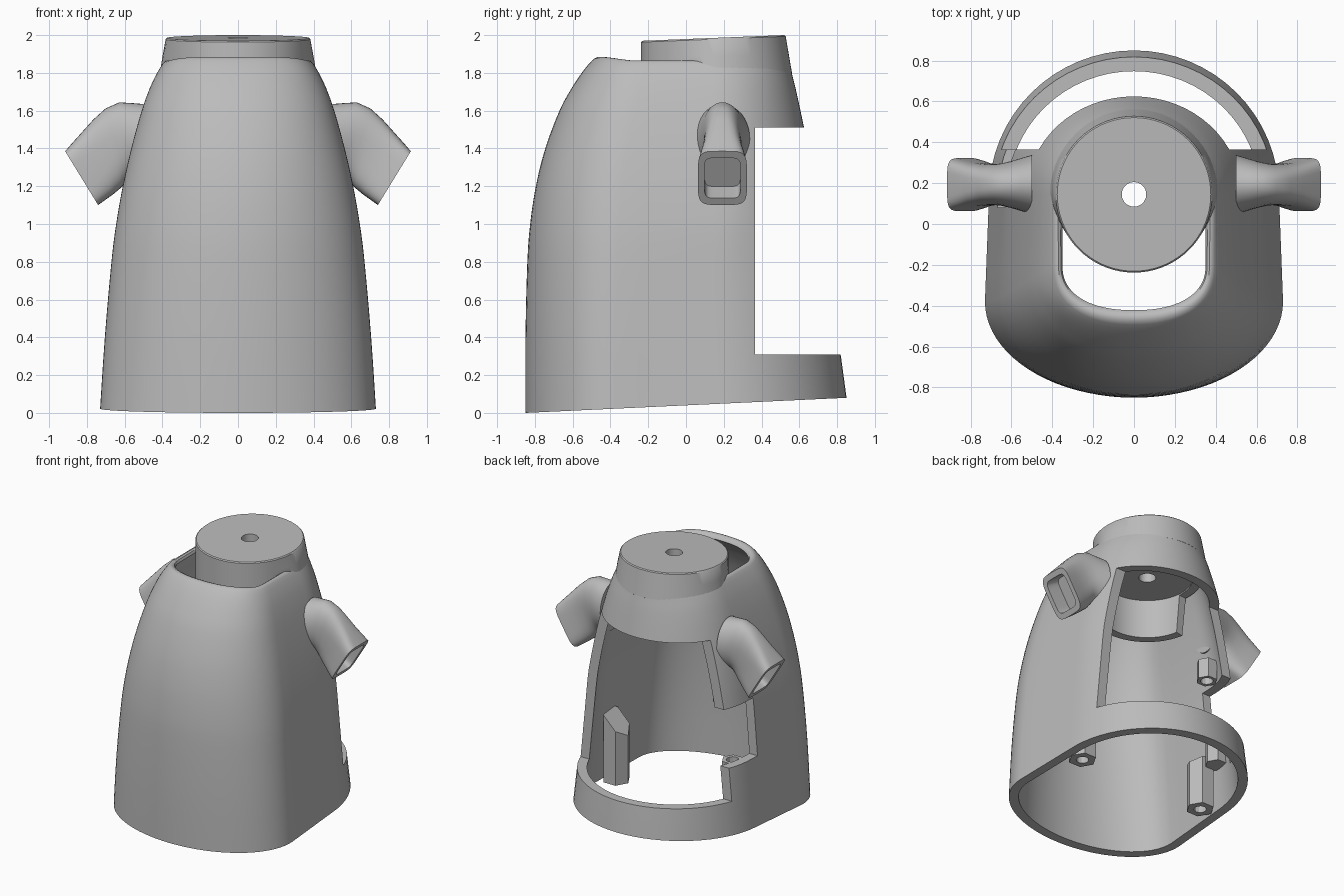
import bpy, bmesh, math
from mathutils import Vector

cube = bpy.data.objects.get("Cube")
if cube:
    bpy.data.objects.remove(cube, do_unlink=True)

grey = bpy.data.materials.new("light_grey")
grey.use_nodes = True
COLOUR = (0.5, 0.5, 0.5, 1)
grey.diffuse_color = COLOUR
for node in grey.node_tree.nodes:
    if node.type == 'BSDF_PRINCIPLED':
        node.inputs["Base Color"].default_value = COLOUR

NECK_Y = 0.145


def loft(name, rings, closed=False):
    """Skin equal-length rings; join last to first, or cap both ends."""
    bm = bmesh.new()
    rows = [[bm.verts.new(p) for p in ring] for ring in rings]
    n = len(rows[0])
    pairs = list(zip(rows, rows[1:]))
    if closed:
        pairs.append((rows[-1], rows[0]))
    else:
        bm.faces.new(rows[0])
        bm.faces.new(rows[-1])
    for a, b in pairs:
        for i in range(n):
            j = (i + 1) % n
            bm.faces.new((a[i], a[j], b[j], b[i]))
    bmesh.ops.recalc_face_normals(bm, faces=bm.faces)
    mesh = bpy.data.meshes.new(name)
    bm.to_mesh(mesh)
    bm.free()
    mesh.materials.append(grey)
    obj = bpy.data.objects.new(name, mesh)
    bpy.context.collection.objects.link(obj)
    return obj


def activate(obj):
    bpy.ops.object.select_all(action='DESELECT')
    obj.select_set(True)
    bpy.context.view_layer.objects.active = obj


def smooth(obj, angle=35):
    activate(obj)
    bpy.ops.object.shade_smooth_by_angle(angle=math.radians(angle))


def cut_box(obj, lo, hi):
    """Subtract an axis-aligned box."""
    rings = [[(lo[0], lo[1], z), (hi[0], lo[1], z), (hi[0], hi[1], z), (lo[0], hi[1], z)]
             for z in (lo[2], hi[2])]
    box = loft("cutter", rings)
    box.hide_render = True
    mod = obj.modifiers.new("cut", 'BOOLEAN')
    mod.operation = 'DIFFERENCE'
    mod.solver = 'EXACT'
    mod.object = box
    activate(obj)
    bpy.ops.object.modifier_apply(modifier=mod.name)
    bpy.data.objects.remove(box, do_unlink=True)


def ease(t):
    t = min(max(t, 0), 1)
    return t * t * (3 - 2 * t)


# Body shell: elliptical front, straight sides, elliptical back
def section(z, w, f, r):
    k = z / 1.88
    yc, power = -0.38 + 0.18 * k ** 3, 2 / (2 + 0.3 * k ** 4)
    rx = r + (w - r) * min(.8, .2 + .6 * z)
    pts = []
    for i in range(33):
        a = math.pi * i / 32
        pts.append((rx * math.cos(a), NECK_Y + r * math.sin(a)))
    for i in range(1, 4):
        t = i / 4
        pts.append((-(rx + (w - rx) * t), NECK_Y + (yc - NECK_Y) * t))
    for i in range(41):
        a = math.pi * i / 40
        c, s = math.cos(a), max(math.sin(a), 0)
        pts.append((-math.copysign(abs(c) ** power, c) * w, yc + (f - yc) * s ** power))
    for i in range(3, 0, -1):
        t = i / 4
        pts.append((rx + (w - rx) * t, NECK_Y + (yc - NECK_Y) * t))
    # The underside rises toward the back; the rim dips along the sides
    ring = []
    for x, y in pts:
        height = z + max(0, 0.047 * (y + 0.85)) * max(0, 1 - z / .4)
        height -= .02 * ease((z - 1.7) / .17) * ease((y + .46) / .2)
        ring.append(Vector((x, y, height)))
    return ring


def spline(points, steps=3):
    """Smooth curve through the points."""
    out = []
    for i in range(len(points) - 1):
        p = [Vector(points[min(max(i + d, 0), len(points) - 1)]) for d in (-1, 0, 1, 2)]
        for j in range(steps):
            t = j / steps
            out.append(p[1] + (p[2] - p[0]) * (t / 2)
                       + (p[0] * 2 - p[1] * 5 + p[2] * 4 - p[3]) * (t * t / 2)
                       + (p[1] * 3 - p[0] - p[2] * 3 + p[3]) * (t ** 3 / 2))
    return out + [Vector(points[-1])]


profile = spline([  # height, half width, front, back radius
    (0, .73, -.85, .705), (.4, .705, -.85, .66), (.8, .67, -.84, .6),
    (1, .645, -.825, .568), (1.2, .61, -.795, .535), (1.4, .565, -.745, .502),
    (1.6, .51, -.67, .461), (1.72, .467, -.605, .435), (1.8, .435, -.552, .418),
    (1.85, .41, -.512, .408), (1.875, .392, -.487, .402)])
WALL = 0.07
lining = [v + Vector((0, -WALL, WALL, -WALL)) for v in profile if v[0] < 1.79]
rim = [(1.884, .38, -.47, .395), (1.885, .37, -.452, .385),
       (1.878, .358, -.434, .372), (1.86, .35, -.422, .362)]
body = loft("body_shell", [section(*v) for v in profile + rim + lining[::-1]], closed=True)
# Large back window, and the smaller notch beside it
cut_box(body, (-1, .365, .31), (1, 1.2, 1.51))
cut_box(body, (-1, .08, .56), (-.3, .5, 1.0))
smooth(body)


# Neck: tilted disc with a centre hole, a hanging front wall and a flared back collar
def neck_ring(r, z, flare=0.0, hang=False):
    ring = []
    for i in range(72):
        a = 2 * math.pi * i / 72
        x, dy = math.cos(a), math.sin(a)
        rr = r + flare * ease((dy * r + NECK_Y + .06) / .24)
        zz = z + .04 * rr * dy if z > 1.9 else z
        if hang and dy < -.1:
            zz = 1.4
        ring.append(Vector((rr * x, NECK_Y + rr * dy, zz)))
    return ring


neck = loft("neck", [
    neck_ring(.06, 1.7), neck_ring(.06, 1.985), neck_ring(.376, 1.985),
    neck_ring(.383, 1.978), neck_ring(.383, 1.89, .0175), neck_ring(.383, 1.8, .033),
    neck_ring(.383, 1.77), neck_ring(.383, 1.69, hang=True),
    neck_ring(.32, 1.69, hang=True), neck_ring(.32, 1.7)], closed=True)
smooth(neck)


# Arms: flared round root bending into a hollow rounded-square end
def arm_ring(side, cx, cz, half, tilt, half_y, power):
    ring = []
    for i in range(40):
        a = 2 * math.pi * i / 40
        c, s = math.cos(a), math.sin(a)
        h = math.copysign(abs(s) ** (2 / power), s) * half
        y = math.copysign(abs(c) ** (2 / power), c) * half_y
        ring.append(Vector((side * (cx + h * math.sin(tilt)), .193 + y,
                            cz + h * math.cos(tilt))))
    return ring


arm_path = [(.5, 1.45, .185, .0, .145, 2), (.55, 1.45, .19, .04, .13, 2),
            (.6, 1.448, .198, .14, .115, 2.1), (.645, 1.42, .2, .28, .103, 2.4),
            (.69, 1.375, .194, .4, .1, 2.9), (.745, 1.32, .183, .48, .107, 3.6),
            (.79, 1.278, .174, .53, .12, 4.3), (.828, 1.243, .167, .55, .13, 5),
            (.828, 1.243, .125, .55, .096, 6), (.726, 1.305, .125, .55, .096, 6)]
for side, label in ((1, "left"), (-1, "right")):
    smooth(loft(label + "_arm", [arm_ring(side, *p) for p in arm_path]))


# Screw bosses: six-sided posts with a blind hole in one end
def boss(name, x, y, z_open, z_far, r, slant=0.0):
    depth = math.copysign(.1, z_far - z_open)

    def ring(rad, z, tilt=0.0):
        pts = []
        for i in range(12):
            a = math.pi * i / 6
            k = 1 if i % 2 == 0 or rad < .06 else math.cos(math.pi / 6)
            dx = rad * k * math.cos(a)
            pts.append(Vector((x + dx, y + rad * k * math.sin(a),
                               z + tilt * dx * math.copysign(1, x))))
        return pts
    loft(name, [ring(.045, z_open + depth), ring(.045, z_open), ring(r, z_open),
                ring(r, z_far, slant)])


boss("left_post", .54, .08, .05, .52, .1, 1.0)
boss("right_post", -.54, .08, .05, .45, .1, .5)
boss("lower_notch_boss", -.56, .23, .56, .35, .08)
boss("upper_notch_boss", -.475, .23, 1.0, 1.15, .075)
